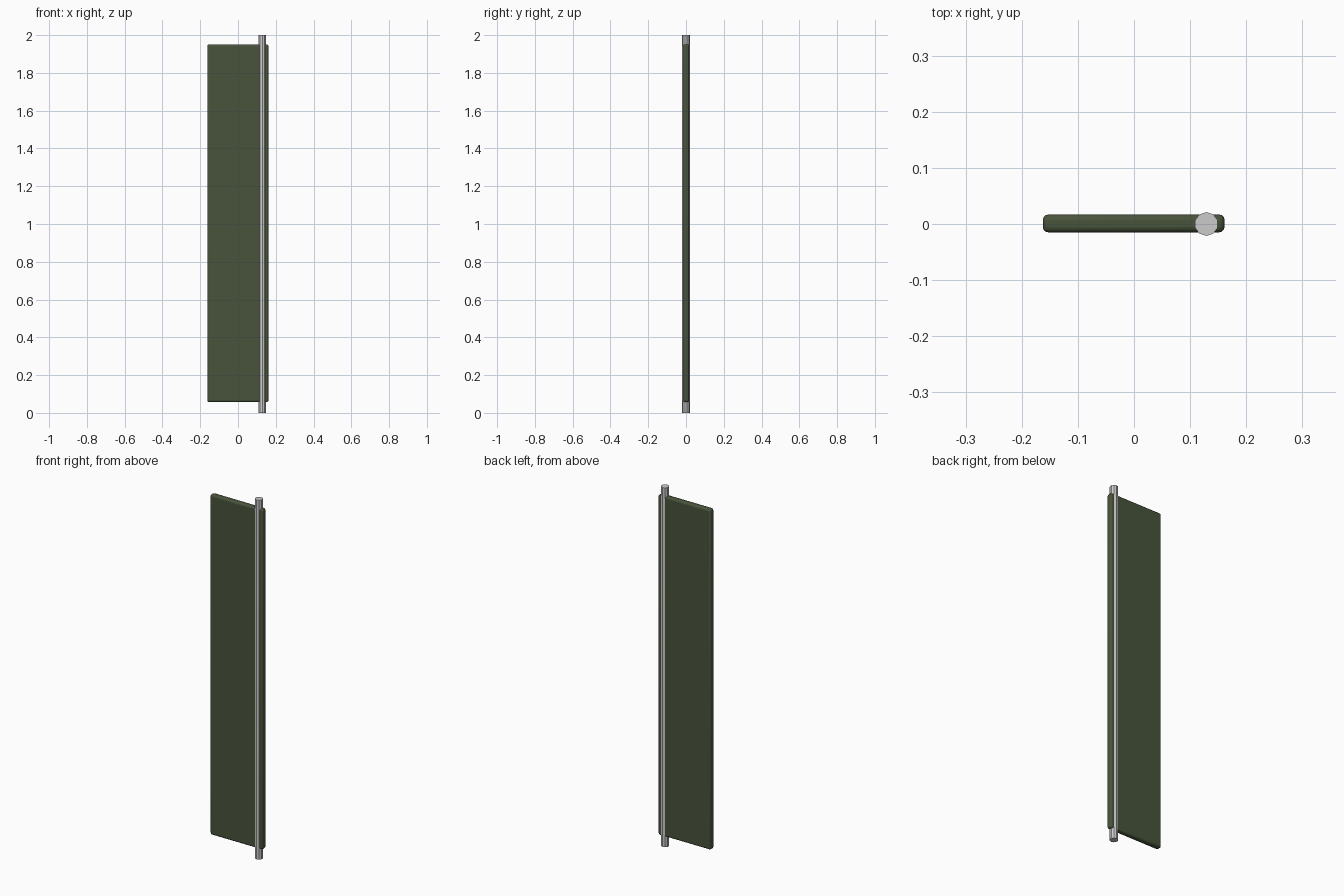
import bpy

if "Cube" in bpy.data.objects:
    bpy.data.objects.remove(bpy.data.objects["Cube"])

# Rounded board panel
bpy.ops.mesh.primitive_cube_add(size=1, location=(-0.0005, 0.001, 1.004))
panel = bpy.context.object
panel.name = "panel"
panel.scale = (0.324, 0.032, 1.894)
bpy.ops.object.transform_apply(location=False, rotation=False, scale=True)
bevel = panel.modifiers.new("rounded_edges", "BEVEL")
bevel.width = 0.01
bevel.segments = 3
green = bpy.data.materials.new("dark_green")
green.diffuse_color = (0.065, 0.088, 0.044, 1)
green.use_nodes = True
green.node_tree.nodes["Principled BSDF"].inputs["Base Color"].default_value = green.diffuse_color
panel.data.materials.append(green)
bpy.ops.object.shade_smooth_by_angle()

# Ten-sided pivot rod running through the panel
bpy.ops.mesh.primitive_cylinder_add(vertices=10, radius=0.0212, depth=2,
                                    location=(0.129, 0, 1))
bpy.context.object.name = "pivot_rod"
